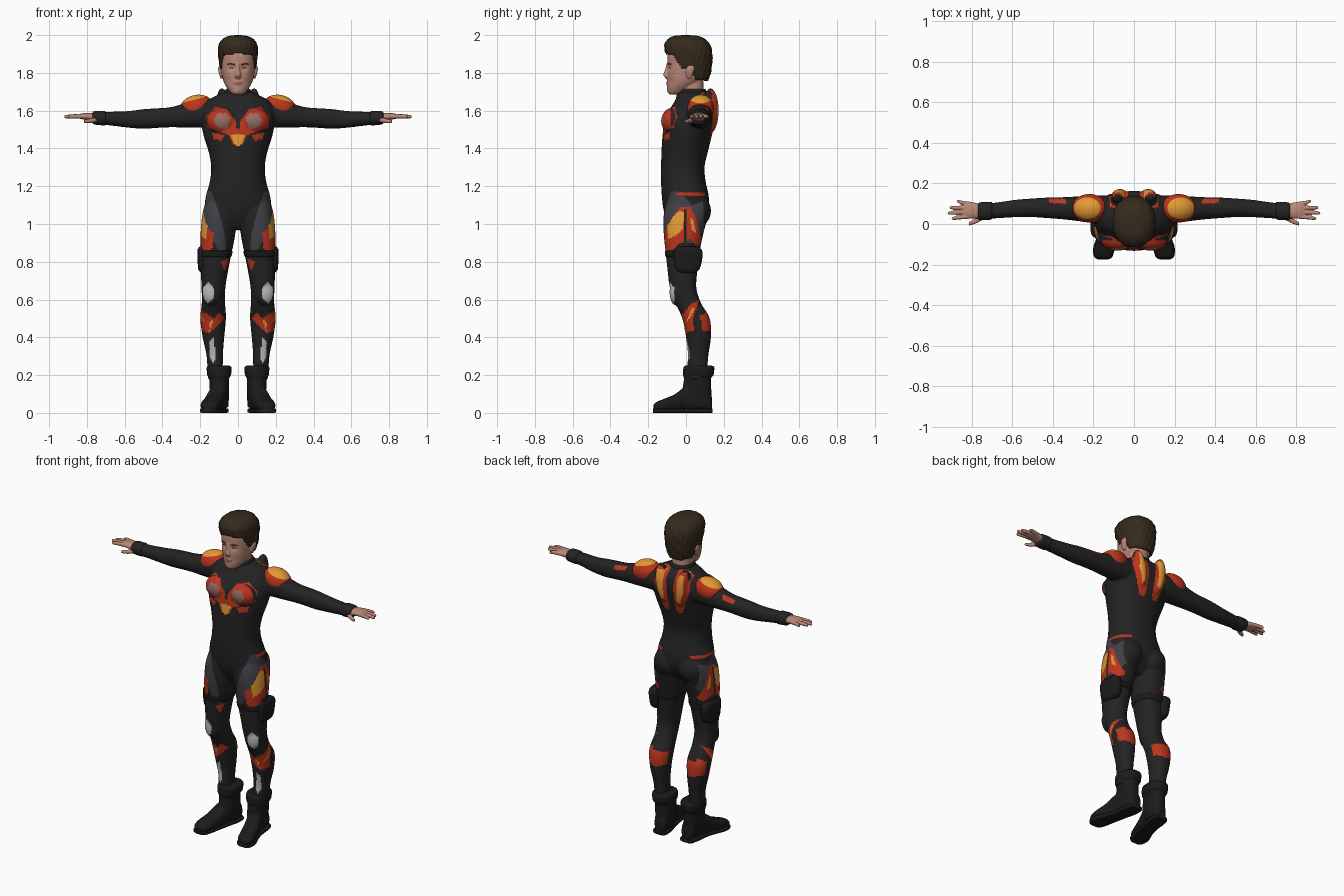
import bpy, bmesh, math
from mathutils import Matrix, Vector

if "Cube" in bpy.data.objects:
    bpy.data.objects.remove(bpy.data.objects["Cube"])

CM = 0.01  # part sizes are given in hundredths of a unit
COLOURS = {
    "suit black": (.017, .017, .018), "boot black": (.011, .011, .011),
    "armour red": (.5, .035, .012), "armour orange": (.76, .32, .035),
    "chest rose grey": (.30, .15, .13), "thigh slate": (.05, .05, .062),
    "knee silver": (.48, .48, .48), "skin": (.5, .25, .19),
    "lips": (.33, .12, .10), "hair brown": (.036, .023, .012),
}
MATS = {}
for name, rgb in COLOURS.items():
    m = bpy.data.materials.new(name)
    m.use_nodes = True
    m.diffuse_color = (*rgb, 1)
    shader = m.node_tree.nodes["Principled BSDF"]
    shader.inputs["Base Color"].default_value = (*rgb, 1)
    shader.inputs["Roughness"].default_value = .7
    MATS[name] = m


def spline(rows, steps):
    """Catmull-Rom through the rows of a loft."""
    out = []
    for i in range(len(rows) - 1):
        p, q, r, s = (rows[max(i - 1, 0)], rows[i], rows[i + 1], rows[min(i + 2, len(rows) - 1)])
        for k in range(steps):
            t = k / steps
            out.append([b + t * (c - a) / 2 + t * t * (2 * a - 5 * b + 4 * c - d) / 2
                        + t ** 3 * (3 * b - a - 3 * c + d) / 2 for a, b, c, d in zip(p, q, r, s)])
    return out + [list(rows[-1])]


def loft(bm, axis, rows, flip=1, power=.9, sides=40, steps=5):
    """Rows are (position on axis, centre, half width, low, high)."""
    def bend(v):
        return math.copysign(abs(v) ** power, v)
    rings = []
    for t, c, h, lo, hi in spline(rows, steps):
        ring = []
        for i in range(sides):
            w = math.tau * i / sides
            a = c + max(h, .1) * bend(math.cos(w))
            b = (lo + hi) / 2 + (hi - lo) / 2 * bend(math.sin(w))
            x, y, z = {"z": (a, b, t), "x": (t, b, a), "y": (a, t, b)}[axis]
            ring.append(bm.verts.new((flip * x * CM, y * CM, z * CM)))
        rings.append(ring)
    for r, s in zip(rings, rings[1:]):
        for i in range(sides):
            j = (i + 1) % sides
            bm.faces.new((r[i], r[j], s[j], s[i]))
    bm.faces.new(rings[0])
    bm.faces.new(rings[-1])


def ellipsoid(bm, centre, radii, flip=1, tilt=0):
    x, y, z = (v * CM for v in centre)
    mat = (Matrix.Translation((flip * x, y, z)) @ Matrix.Rotation(flip * tilt, 4, "Y")
           @ Matrix.Diagonal((*[r * CM for r in radii], 1)))
    bmesh.ops.create_uvsphere(bm, u_segments=64, v_segments=40, radius=1, matrix=mat)


def make(name, bm, colour, voxel=0, smooth=5, sharp=50):
    """Turn a bmesh into an object; voxel welds its pieces into one skin."""
    bmesh.ops.recalc_face_normals(bm, faces=bm.faces)
    me = bpy.data.meshes.new(name)
    bm.to_mesh(me)
    bm.free()
    ob = bpy.data.objects.new(name, me)
    bpy.context.collection.objects.link(ob)
    if voxel:
        weld = ob.modifiers.new("weld", "REMESH")
        weld.mode, weld.voxel_size = "VOXEL", voxel
        relax = ob.modifiers.new("relax", "SMOOTH")
        relax.factor, relax.iterations = .5, smooth
        bpy.context.view_layer.update()
        dg = bpy.context.evaluated_depsgraph_get()
        ob.data = bpy.data.meshes.new_from_object(ob.evaluated_get(dg))
        ob.modifiers.clear()
    ob.data.materials.clear()
    ob.data.materials.append(MATS[colour])
    ob.data.shade_smooth()
    if not voxel:
        ob.data.set_sharp_from_angle(angle=math.radians(sharp))
    return ob


def paint(ob, rule):
    """Colour faces by rule(centre, normal), both folded to the +x side."""
    slots = [m.name for m in ob.data.materials]
    for f in ob.data.polygons:
        s = -1 if f.center.x < 0 else 1
        fold = Vector((s, 1, 1))
        colour = rule(f.center * fold, f.normal * fold)
        if colour:
            if colour not in slots:
                slots.append(colour)
                ob.data.materials.append(MATS[colour])
            f.material_index = slots.index(colour)


# Bodysuit: torso, chest, seat, back blades, legs and arms welded together
bm = bmesh.new()
loft(bm, "z", [(97, 0, 6, -7, 5), (102, 0, 13, -10, 9), (108, 0, 17.3, -12, 12), (115, 0, 17, -12.8, 12),
               (122, 0, 15, -13.2, 10.5), (130, 0, 14.2, -13.2, 9.8), (138, 0, 15.5, -13, 11.5),
               (146, 0, 18, -12.5, 13.5), (154, 0, 19.5, -11.5, 15.5), (160, 0, 19, -9, 16.3),
               (165, 0, 16.5, -6, 15.5), (168, 0, 11.5, -4.5, 13), (170, 0, 7, -3.5, 11)])
for s in (1, -1):
    ellipsoid(bm, (8.2, -7, 154.5), (8.5, 6.2, 7), s)
    ellipsoid(bm, (8.5, 6, 107), (8.3, 7.2, 8.5), s)
    ellipsoid(bm, (7, 13, 160), (4, 4.3, 12), s, .15)
    ellipsoid(bm, (14, -5.5, 64), (5, 3.2, 7), s)
    loft(bm, "z", [(112, 9, 8, -10, 10), (105, 9.9, 9, -11.8, 11.5), (95, 10.6, 9.2, -11.8, 9.2),
                   (85, 11.5, 8.2, -10.8, 7.2), (75, 12.5, 7.2, -9.7, 6), (66, 13, 6.3, -8.5, 5.5),
                   (58, 13, 6.2, -5.5, 8), (50, 13.2, 6.8, -2, 12.6), (40, 13, 5.7, 0, 13.2),
                   (30, 12.3, 4.3, 1, 11.8), (18, 12, 4, 0, 11)], s)
    loft(bm, "x", [(10, 158, 7, 1, 14), (20, 158.5, 7.4, .5, 14), (28, 157.5, 6.4, 1.5, 13.6),
                   (36, 156.5, 5.3, 2.4, 13.2), (44, 156, 5.2, 3, 13), (50, 155.6, 5.2, 3.4, 12.6),
                   (58, 155.4, 4.4, 3.4, 12), (68, 155.8, 3.6, 2.8, 10.6), (75, 156, 3.2, 2.4, 10)], s)
body = make("bodysuit", bm, "suit black", .0065)

VIEWS = {"front": (0, 2, Vector((0, -1, 0))), "back": (0, 2, Vector((0, 1, 0))),
         "side": (1, 2, Vector((1, 0, 0))), "top": (0, 1, Vector((0, 0, 1)))}
regions = []


def region(colour, view, *points):
    regions.append((colour, VIEWS[view], points))


def inside(u, v, pts):
    hit = False
    for (a, b), (c, d) in zip(pts, pts[1:] + pts[:1]):
        if (b > v) != (d > v) and u < (c - a) * (v - b) / (d - b) + a:
            hit = not hit
    return hit


# Chest and back panels
region("armour red", "front", (1, 154), (6, 161), (12, 162), (17, 157), (16.5, 151), (10, 149), (5, 147), (1, 150))
region("chest rose grey", "front", (4, 156), (6.5, 158.5), (11, 158.5), (13, 154.5), (10.5, 151), (6, 150))
region("armour red", "front", (7, 147), (14, 148.5), (13, 145), (9, 144))
region("armour red", "front", (-1, 151), (5, 148), (3, 143), (-1, 140))
region("armour orange", "front", (-1, 148), (3.6, 147), (2, 142), (-1, 141))
region("armour red", "back", (2, 149), (3, 170), (11.5, 171), (12.5, 160), (6.5, 144), (3, 143))
region("armour orange", "back", (4.5, 152), (5, 169), (9.5, 169), (9.5, 159), (6.5, 150))
region("armour red", "top", (33, 10), (42, 10.5), (42, 12.5), (34, 12.5))
# Thigh panels
region("thigh slate", "front", (14, 117), (17.5, 117), (20, 108), (17, 98), (13, 91), (9, 84), (6, 81), (7, 94), (10, 106))
region("thigh slate", "side", (-9, 112), (-3, 117), (3, 110), (9, 112), (9.5, 97), (5, 90), (-10, 90))
region("armour red", "side", (-3, 109), (2, 109), (5, 104), (8.5, 90), (6, 88), (2, 92), (-2, 90), (-12, 88), (-12, 95), (-6, 105))
region("armour red", "front", (21, 94), (16, 96), (13, 88), (16, 84), (21, 88))
region("armour orange", "side", (-3, 107), (-1, 106), (-1.5, 98), (-5, 94), (-9.5, 92), (-10, 99), (-6, 105))
region("armour orange", "side", (2, 104), (4, 102), (5.5, 95), (3, 97))
region("suit black", "side", (-.7, 108), (.2, 108), (.2, 89), (-.7, 89))
region("armour red", "side", (-5, 115.3), (10, 114.8), (10, 116.6), (-5, 117))
region("armour red", "front", (4.5, 82), (9, 80), (7, 75))
# Knee, calf and shin panels
region("knee silver", "front", (15.5, 69.5), (18.7, 66), (18.5, 61), (16, 57.5), (13, 61), (12.8, 66))
region("armour red", "front", (7, 50), (10, 53), (13, 50), (17, 53), (20, 51), (20, 44), (15.5, 42), (12, 45))
region("armour orange", "front", (13, 49), (15.5, 48), (18, 50.5), (17, 45), (15, 43))
region("armour red", "side", (-2, 44), (1, 44), (4, 51), (7, 60), (3, 58), (-2, 52))
region("armour orange", "side", (0, 48), (2, 50), (5, 57), (3, 55))
region("armour red", "side", (8, 51), (14, 57), (14, 47), (11, 46))
region("armour red", "back", (5, 51), (21, 52), (21, 44), (12, 42), (5, 44))
region("knee silver", "front", (13, 40), (15, 38), (15, 29), (12.5, 26), (12, 32))


def suit_rule(c, n):
    colour = None
    for name, (u, v, facing), pts in regions:
        if n.dot(facing) > .22 and inside(c[u] / CM, c[v] / CM, pts):
            colour = name
    return colour


paint(body, suit_rule)

# Shoulder pads: red rim, orange crown
bm = bmesh.new()
for s in (1, -1):
    ellipsoid(bm, (22, 7.8, 161.5), (9, 7, 6.8), s, .25)
pads = make("shoulder_pads", bm, "armour red")
paint(pads, lambda c, n: "armour orange" if n.z > .1 and
      math.hypot((c.x - .232) / .066, (c.y - .078) / .052) < 1 else None)

# Collar, sleeve cuffs, thigh pouches and straps
bm = bmesh.new()
loft(bm, "z", [(163, 0, 9, -6, 13.5), (168, 0, 7.2, -5, 11.3), (171, 0, 6.7, -4.2, 10.6), (171.5, 0, 6, -3.5, 10)])
make("collar", bm, "suit black")
bm = bmesh.new()
for s in (1, -1):
    loft(bm, "x", [(70, 156, 3.3, 2.8, 10.5), (71, 156, 3.8, 2.1, 10.9),
                   (76, 156.2, 3.5, 1.9, 10.7), (77, 156.2, 2.6, 2.6, 10)], s)
make("sleeve_cuffs", bm, "suit black")
bm = bmesh.new()
for s in (1, -1):
    loft(bm, "z", [(74, 18, 1.5, -3, 4), (76, 18, 3, -5.5, 7), (81, 18, 3.4, -6.5, 8.5),
                   (86, 18.3, 3.2, -6.5, 8.5), (88, 18.3, 2, -5, 6)], s, .6)
    loft(bm, "z", [(82.5, 11.8, 7.6, -10.2, 6.8), (83, 11.8, 8.4, -10.9, 7.4),
                   (85.5, 11.5, 8.6, -11.2, 7.6), (86, 11.5, 7.8, -10.4, 6.8)], s)
make("thigh_pouches", bm, "boot black")

# Boots with turned tops, and soles
bm = bmesh.new()
for s in (1, -1):
    loft(bm, "z", [(3, 9.5, 4.5, 1, 13.5), (10, 9.8, 5, -1.8, 13.5), (17, 10, 5.2, -1.2, 13.2),
                   (19, 10, 5.6, -1.2, 13.6), (20, 10, 6.3, -1.6, 14.6), (24, 10, 6.6, -1.4, 15),
                   (25, 10.2, 5.8, -.6, 14)], s)
    loft(bm, "y", [(-17.3, 15.3, 2, 1, 4), (-16, 15.2, 4.2, 1, 5.6), (-12, 14.6, 5.1, 1, 7.3),
                   (-6, 13, 5, 1, 9.8), (0, 11.3, 4.7, 1, 14), (7, 10, 4.7, 1, 15),
                   (12, 9.5, 4, 1, 12), (13.8, 9.4, 2.5, 1, 8)], s, .8)
make("boots", bm, "boot black", .005, 3)
outline = [(-17.5, 15.3, 2.6), (-16, 15.2, 4.6), (-11, 14.6, 5.4), (-4, 12.5, 4.7),
           (2, 11, 4.5), (8, 10, 4.9), (13, 9.5, 4.3), (14, 9.4, 3)]
bm = bmesh.new()
for s in (1, -1):
    loft(bm, "y", [(*row, 0, 2.4) for row in outline], s, .35)
make("soles", bm, "boot black")

# Hands: palm, four fingers and thumb
bm = bmesh.new()
for s in (1, -1):
    loft(bm, "x", [(72, 156.5, 2, 3.5, 9), (76, 156.5, 2.2, 2.8, 10), (81, 157, 1.8, 2.6, 10.9), (84, 157, 1.2, 3, 10.8)], s)
    for base, tip, end in ((3.7, 2.8, 90), (5.9, 5.4, 92), (8, 8, 91), (9.9, 11.2, 87.5)):
        loft(bm, "x", [(81, 157, 1.2, base - 1.1, base + 1.1), ((83 + end) / 2, 157, 1.1, (base + tip) / 2 - 1, (base + tip) / 2 + 1),
                       (end - 1, 156.8, .9, tip - .8, tip + .8), (end, 156.8, .5, tip - .4, tip + .4)], s)
    loft(bm, "x", [(74, 155.5, 1.3, 2.5, 5.5), (78, 154.6, 1.2, .3, 3), (81.5, 154.4, .8, -.8, .9)], s)
make("hands", bm, "skin", .003, 3)

# Head: skull, neck, nose and ears, with pressed eye sockets
bm = bmesh.new()
loft(bm, "z", [(168.5, 0, 2.5, -8.5, -3), (170, 0, 4.4, -9.5, 0), (174, 0, 7, -9.8, 6), (178, 0, 8.3, -9.9, 10),
               (184, 0, 9, -9.8, 12), (190, 0, 9.2, -9.6, 12.4), (195, 0, 8, -7.5, 11), (198, 0, 5, -4, 7)])
loft(bm, "z", [(164, 0, 6, -3, 10), (170, 0, 5.8, -3.5, 9.5), (178, 0, 6, -4, 9)])
loft(bm, "z", [(176.6, 0, .9, -10.2, -8), (178, 0, 1.8, -11.5, -8), (179.2, 0, 1.6, -12, -8),
               (182, 0, 1, -11, -8), (185.5, 0, .9, -10.1, -8)])
for s in (1, -1):
    loft(bm, "z", [(177, 8.6, .6, 1, 2.5), (179, 9, .9, 0, 3.5), (182, 9.5, 1, 0, 4.5), (184, 9.3, .6, 1, 4)], s)
head = make("head", bm, "skin", .003, 4)
for v in head.data.vertices:
    if v.co.y < -.04:
        for x, z, depth, size in ((.034, 1.825, .008, .016), (0, 1.744, -.005, .017), (.05, 1.755, .004, .02), (0, 1.705, -.004, .02)):
            d = math.hypot(abs(v.co.x) - x, v.co.z - z) / size
            v.co.y += depth * math.exp(-d * d)


def face_rule(c, n):
    if c.y > -.05 or n.y > 0:
        return None
    if .016 < c.x < .058 and abs(c.z - 1.848 + abs(c.x - .04) * .2) < .005:
        return "hair brown"
    if math.hypot((c.x - .035) / .013, (c.z - 1.826) / .004) < 1:
        return "hair brown"
    if math.hypot(c.x / .026, (c.z - 1.744) / .008) < 1:
        return "lips"


paint(head, face_rule)

# Hair: a combed cap trimmed along the hairline
HAIRLINE = [(-.2, 1.905), (-.07, 1.9), (-.045, 1.86), (-.02, 1.82), (.03, 1.83), (.05, 1.77), (.2, 1.745)]


def hairline(y):
    for (a, p), (b, q) in zip(HAIRLINE, HAIRLINE[1:]):
        if a <= y <= b:
            return p + (q - p) * (y - a) / (b - a)


bm = bmesh.new()
loft(bm, "z", [(174, 0, 7, -5, 11), (180, 0, 9.1, -8, 13), (186, 0, 10, -10, 13.8), (191, 0, 10.5, -11, 13.8),
               (195, 0, 10.1, -11.4, 12.6), (198, 0, 8, -9.3, 10), (199.6, 0, 4.5, -6, 6), (200, 0, 1, -1, 1)],
     sides=96, steps=8)
for v in bm.verts:
    w = math.atan2(v.co.x, v.co.y - .01)
    swell = .012 * math.sin(w * 26 + v.co.z * 60) + .01 * math.sin(w * 11 - v.co.z * 90)
    v.co.x *= 1 + swell
    v.co.y *= 1 + swell
trim = [f for f in bm.faces if f.calc_center_median().z < hairline(f.calc_center_median().y)]
bmesh.ops.delete(bm, geom=trim, context="FACES")
hair = make("hair", bm, "hair brown")
shell = hair.modifiers.new("thickness", "SOLIDIFY")
shell.thickness, shell.offset = .014, -1
